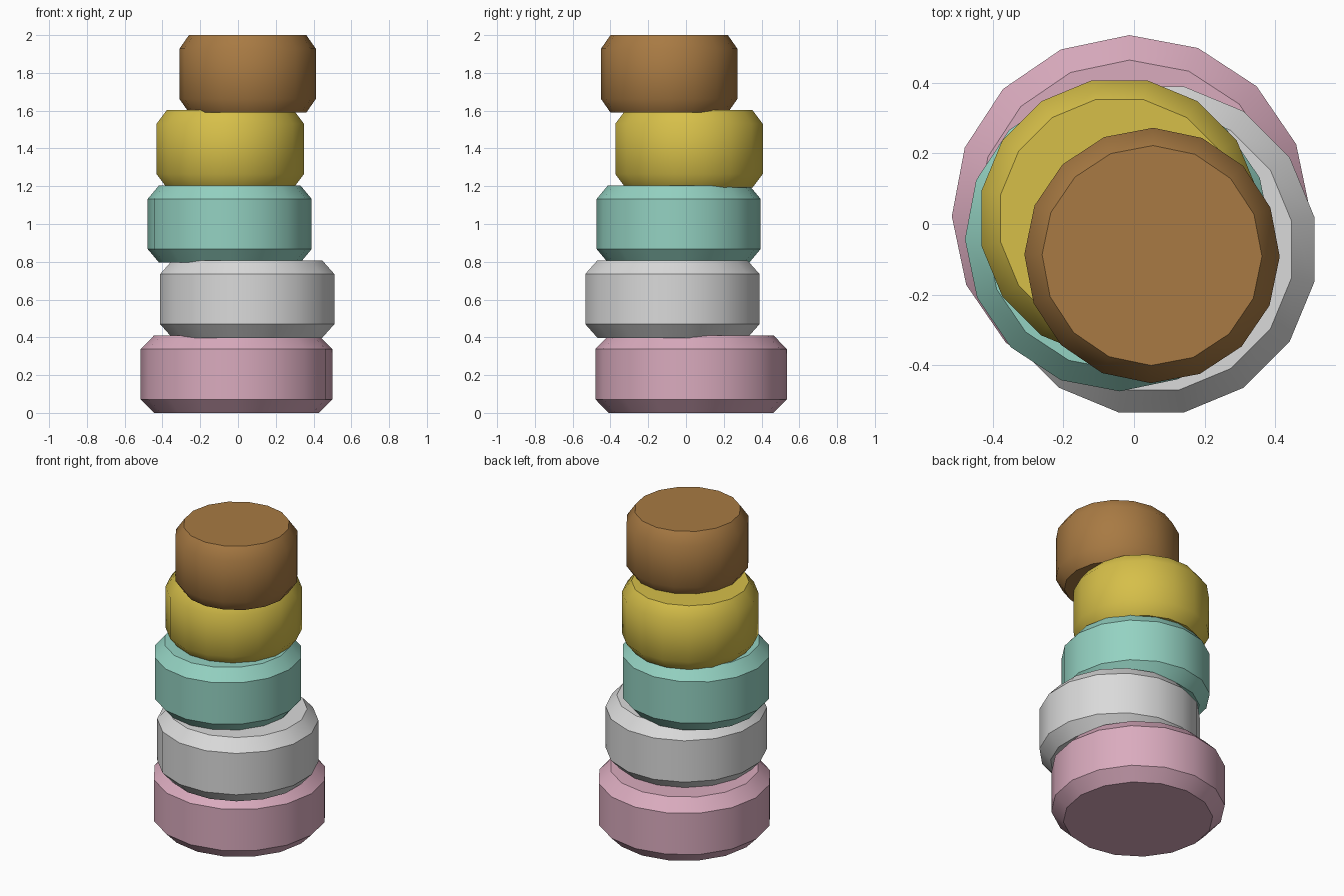
import bpy, math

if "Cube" in bpy.data.objects:
    bpy.data.objects.remove(bpy.data.objects["Cube"])

SIDES = 16
HEIGHT = 0.41      # height of each block
PITCH = 0.3975     # spacing, blocks overlap slightly
BEVEL = 0.072


def linear(c):
    c /= 255
    return c / 12.92 if c <= 0.04045 else ((c + 0.055) / 1.055) ** 2.4


def make_material(name, rgb):
    mat = bpy.data.materials.new(name)
    mat.diffuse_color = (*[linear(c) for c in rgb], 1)
    mat.use_nodes = True
    mat.node_tree.nodes["Principled BSDF"].inputs["Base Color"].default_value = mat.diffuse_color
    return mat


def make_block(name, level, x, y, radius, turn, mat):
    """Chamfered 16-sided drum built from four rings."""
    inner = radius * 0.861
    profile = [(inner, 0), (radius, BEVEL), (radius, HEIGHT - BEVEL), (inner, HEIGHT)]
    verts = []
    for r, z in profile:
        for i in range(SIDES):
            a = math.radians(turn) + math.tau * i / SIDES
            verts.append((r * math.cos(a), r * math.sin(a), z))
    faces = [list(range(SIDES))[::-1], [3 * SIDES + i for i in range(SIDES)]]
    for k in range(3):
        for i in range(SIDES):
            j = (i + 1) % SIDES
            faces.append([k * SIDES + i, k * SIDES + j, (k + 1) * SIDES + j, (k + 1) * SIDES + i])
    mesh = bpy.data.meshes.new(name)
    mesh.from_pydata(verts, [], faces)
    mesh.materials.append(mat)
    obj = bpy.data.objects.new(name, mesh)
    obj.location = (x, y, level * PITCH)
    bpy.context.collection.objects.link(obj)
    bpy.ops.object.select_all(action='DESELECT')
    obj.select_set(True)
    bpy.context.view_layer.objects.active = obj
    bpy.ops.object.shade_smooth_by_angle(angle=math.radians(39))


# Stack from bottom to top: name, x, y, radius, turn, colour
blocks = [
    ("pink", -0.008, 0.027, 0.507, 0.6, (218, 171, 190)),
    ("white", 0.049, -0.072, 0.470, 11.25, (218, 218, 218)),
    ("teal", -0.044, -0.039, 0.434, 0.5, (148, 210, 194)),
    ("yellow", -0.041, 0.016, 0.398, 11.25, (214, 191, 73)),
    ("brown", 0.051, -0.089, 0.361, -0.5, (168, 122, 67)),
]
for level, (name, x, y, radius, turn, rgb) in enumerate(blocks):
    make_block(name + "_block", level, x, y, radius, turn, make_material(name, rgb))
